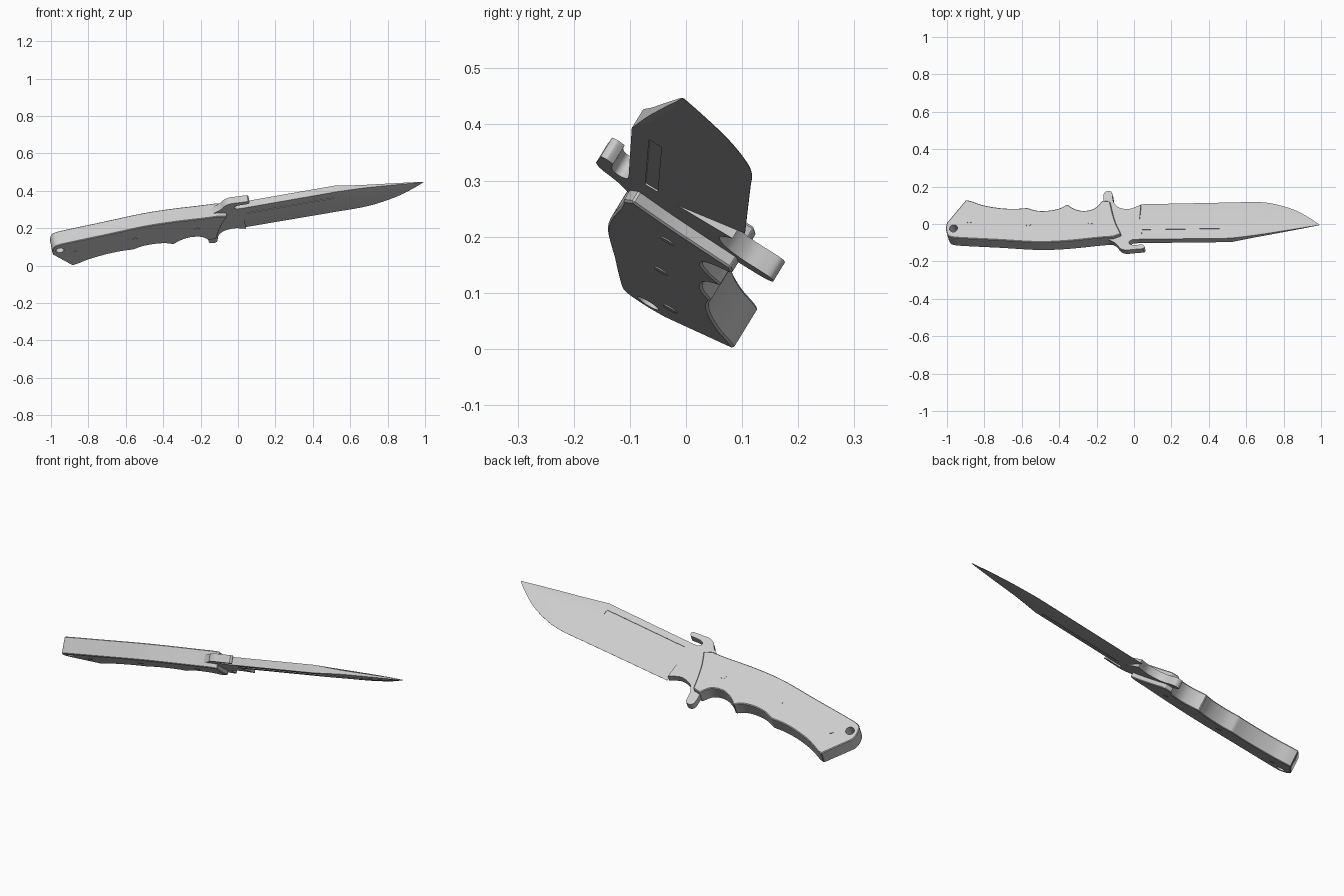
import bpy, bmesh, math
from mathutils import Vector, Matrix

if "Cube" in bpy.data.objects:
    bpy.data.objects.remove(bpy.data.objects["Cube"])

# Knife frame: length axis, spine direction, flat normal
U = Vector((0.986, 0.018, 0.168)).normalized()
N = Vector((-0.153, 0.516, 0.843))
N = (N - U * N.dot(U)).normalized()
W = U.cross(N)
FRAME = Matrix.Translation((0, 0, 0.2635)) @ Matrix((U, W, -N)).transposed().to_4x4()


def spline(pts, n=5):
    """Catmull-Rom through points of any dimension, open ended."""
    out = []
    for i in range(len(pts) - 1):
        a, b, c, d = pts[max(i - 1, 0)], pts[i], pts[i + 1], pts[min(i + 2, len(pts) - 1)]
        for k in range(n):
            t = k / n
            out.append(tuple(0.5 * (2 * q + (r - p) * t + (2 * p - 5 * q + 4 * r - s) * t * t
                                    + (3 * q - p - 3 * r + s) * t ** 3)
                             for p, q, r, s in zip(a, b, c, d)))
    return out + [tuple(pts[-1])]


def outline(*runs):
    """Join smooth runs with sharp corners into one closed outline."""
    pts = []
    for r in runs:
        for p in (spline(r) if len(r) > 2 else r):
            if not pts or (Vector(p) - Vector(pts[-1])).length > 1e-4:
                pts.append(p)
    if (Vector(pts[0]) - Vector(pts[-1])).length < 1e-4:
        pts.pop()
    return pts


def finish(name, bm):
    bmesh.ops.recalc_face_normals(bm, faces=bm.faces)
    me = bpy.data.meshes.new(name)
    bm.to_mesh(me)
    bm.free()
    ob = bpy.data.objects.new(name, me)
    bpy.context.collection.objects.link(ob)
    ob.matrix_world = FRAME
    return ob


def plate(name, pts, half):
    bm = bmesh.new()
    f = bm.faces.new([bm.verts.new((x, y, -half)) for x, y in pts])
    ext = bmesh.ops.extrude_face_region(bm, geom=[f])
    top = [v for v in ext['geom'] if isinstance(v, bmesh.types.BMVert)]
    bmesh.ops.translate(bm, verts=top, vec=(0, 0, 2 * half))
    return finish(name, bm)


def disc(name, x, y, r, half, seg=20):
    return plate(name, [(x + r * math.cos(2 * math.pi * i / seg),
                         y + r * math.sin(2 * math.pi * i / seg)) for i in range(seg)], half)


def activate(ob):
    bpy.ops.object.select_all(action='DESELECT')
    ob.select_set(True)
    bpy.context.view_layer.objects.active = ob


def bevel(ob, width):
    m = ob.modifiers.new("bevel", 'BEVEL')
    m.width, m.segments, m.angle_limit = width, 1, math.radians(60)
    activate(ob)
    bpy.ops.object.modifier_apply(modifier=m.name)


def cut(ob, cutter):
    cutter.hide_render = True
    m = ob.modifiers.new("cut", 'BOOLEAN')
    m.object, m.operation, m.solver = cutter, 'DIFFERENCE', 'EXACT'
    bpy.context.view_layer.update()
    activate(ob)
    bpy.ops.object.modifier_apply(modifier=m.name)
    bpy.data.objects.remove(cutter)


# Handle with finger grooves, chamfered rim and lanyard hole
handle = plate("handle", outline(
    [(-0.915, -0.1445), (-1.008, -0.005)],
    [(-1.008, -0.005), (-1.012, 0.03), (-1.0, 0.07), (-0.975, 0.087), (-0.9, 0.096), (-0.72, 0.11),
     (-0.507, 0.128), (-0.346, 0.124), (-0.18, 0.108), (-0.1, 0.103)],
    [(-0.1, 0.103), (-0.058, 0.085)],
    [(-0.058, 0.085), (-0.09, 0.02), (-0.111, -0.04), (-0.125, -0.09), (-0.133, -0.12)],
    [(-0.133, -0.12), (-0.175, -0.125)],
    [(-0.175, -0.125), (-0.21, -0.08), (-0.269, -0.063), (-0.325, -0.078), (-0.364, -0.106)],
    [(-0.364, -0.106), (-0.405, -0.081), (-0.46, -0.069), (-0.524, -0.07), (-0.58, -0.088)],
    [(-0.58, -0.088), (-0.65, -0.084), (-0.732, -0.091), (-0.82, -0.11), (-0.88, -0.134), (-0.915, -0.1445)],
), 0.043)
bevel(handle, 0.014)
cut(handle, disc("hole_cutter", -0.97, 0.033, 0.022, 0.1))

# Handle pins
pins = [disc(f"pin_{i + 1}", x, y, 0.014, 0.045)
        for i, (x, y) in enumerate([(-0.887, -0.012), (-0.565, 0.014), (-0.229, 0.008)])]

# Guard with thumb hook, finger lug and ricasso
guard = plate("guard", outline(
    [(0.032, 0.108), (0.0, 0.11)],
    [(0.0, 0.11), (-0.015, 0.122), (-0.01, 0.137), (0.015, 0.143), (0.062, 0.141)],
    [(0.062, 0.141), (0.071, 0.155), (0.064, 0.167)],
    [(0.064, 0.167), (0.0, 0.172), (-0.03, 0.174), (-0.06, 0.162), (-0.09, 0.128), (-0.14, 0.1)],
    [(-0.2, 0.05), (-0.2, -0.06)],
    [(-0.17, -0.115), (-0.175, -0.17), (-0.167, -0.191), (-0.15, -0.197), (-0.132, -0.19),
     (-0.125, -0.165), (-0.118, -0.13), (-0.09, -0.095), (-0.04, -0.082), (0.0, -0.092), (0.032, -0.108)],
), 0.02)

# Blade: stations of (along, spine, swedge line, grind line, edge, spine half, flat half)
straight = [(0.03, 0.108, 0.104, 0.01, -0.122, 0.02, 0.02),
            (0.534, 0.112, 0.107, 0.01, -0.123, 0.02, 0.02)]
clip = [straight[1],
        (0.66, 0.091, 0.06, 0.006, -0.123, 0.011, 0.018),
        (0.753, 0.075, 0.045, 0.0, -0.109, 0.008, 0.015),
        (0.864, 0.055, 0.036, 0.003, -0.07, 0.005, 0.01),
        (0.95, 0.039, 0.03, 0.012, -0.018, 0.003, 0.005),
        (1.007, 0.0285, 0.0275, 0.0265, 0.0255, 0.0004, 0.0006)]
bm = bmesh.new()
rings = []
for p, s, w, m, e, hs, h in [straight[0]] + spline(clip, 4):
    sec = [(s, hs), (w, h), (m, h), (e, 0.0006), (e, -0.0006), (m, -h), (w, -h), (s, -hs)]
    rings.append([bm.verts.new((p, q, z)) for q, z in sec])
for a, b in zip(rings, rings[1:]):
    for i in range(8):
        j = (i + 1) % 8
        bm.faces.new((a[i], a[j], b[j], b[i]))
bm.faces.new(rings[0])
bm.faces.new(rings[-1])
blade = finish("blade", bm)

# Shallow fuller on both flats
for side in (1, -1):
    c = plate("fuller_cutter", [(0.05, 0.048), (0.52, 0.05), (0.52, 0.076), (0.05, 0.074)], 0.01)
    c.matrix_world = FRAME @ Matrix.Translation((0, 0, side * 0.027))
    cut(blade, c)

for ob in [handle, guard, blade] + pins:
    activate(ob)
    bpy.ops.object.shade_smooth_by_angle(angle=math.radians(25))
